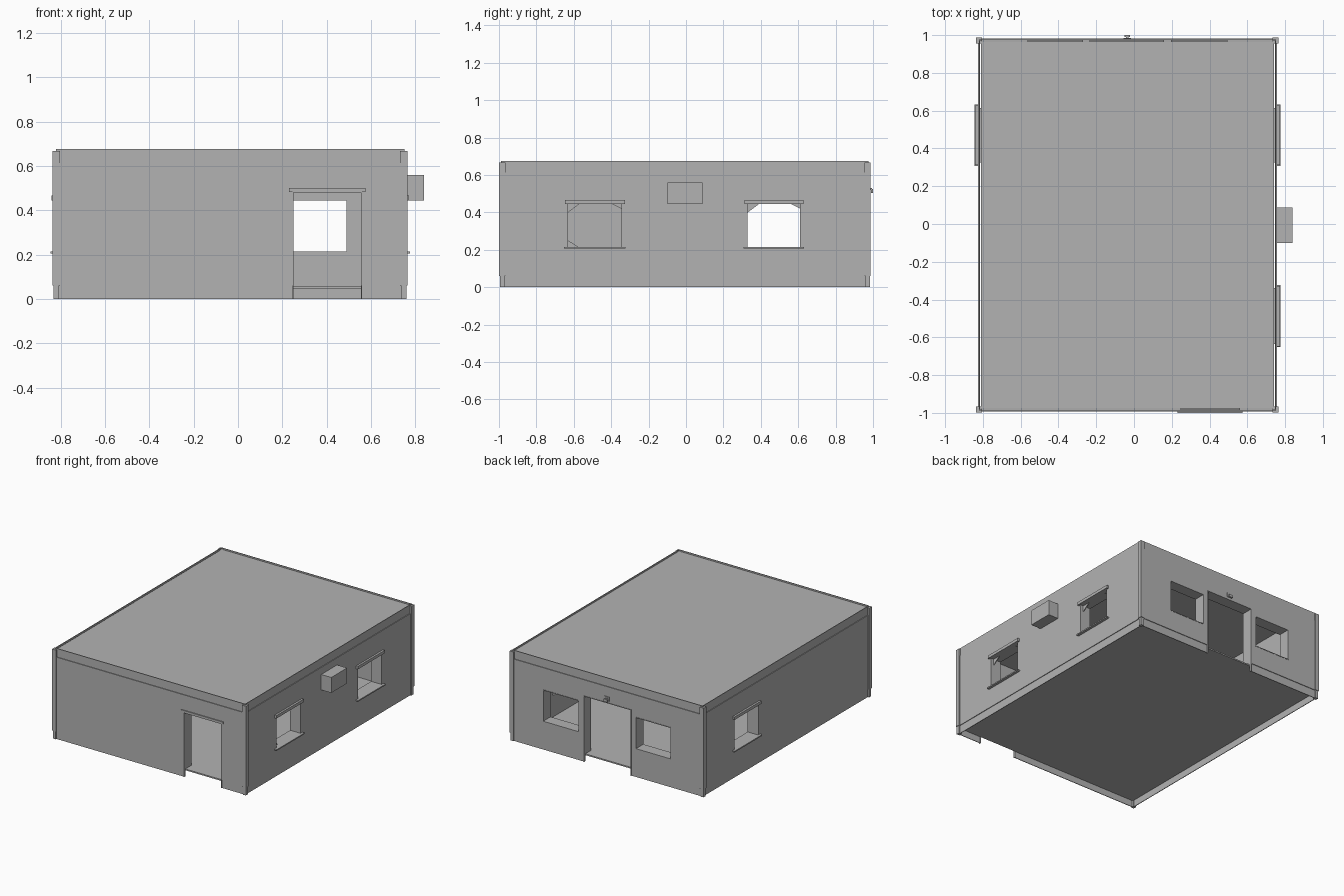
import bpy, bmesh

if "Cube" in bpy.data.objects:
    bpy.data.objects.remove(bpy.data.objects["Cube"])

grey = bpy.data.materials.new("concrete grey")
grey.diffuse_color = (0.45, 0.45, 0.45, 1)
grey.use_nodes = True
grey.node_tree.nodes["Principled BSDF"].inputs["Base Color"].default_value = grey.diffuse_color


def finish(name, bm):
    bmesh.ops.recalc_face_normals(bm, faces=bm.faces)
    me = bpy.data.meshes.new(name)
    bm.to_mesh(me)
    bm.free()
    me.materials.append(grey)
    ob = bpy.data.objects.new(name, me)
    bpy.context.collection.objects.link(ob)
    return ob


def box(name, x, y, z):
    bm = bmesh.new()
    for v in bmesh.ops.create_cube(bm, size=1)["verts"]:
        v.co = [lo + (c + 0.5) * (hi - lo) for c, (lo, hi) in zip(v.co, (x, y, z))]
    return finish(name, bm)


def cut(ob, *ranges):
    """Subtract boxes from an object and bake the result."""
    for r in ranges:
        c = box("cutter", *r)
        m = ob.modifiers.new("cut", "BOOLEAN")
        m.operation, m.solver, m.object = "DIFFERENCE", "EXACT", c
        dg = bpy.context.evaluated_depsgraph_get()
        me = bpy.data.meshes.new_from_object(ob.evaluated_get(dg))
        ob.modifiers.clear()
        ob.data = me
        bpy.data.objects.remove(c)
    return ob


def grow(r, d):
    return (r[0] - d, r[1] + d)


# Main extents: inner shell and outer panel skin
SX, SY = (-0.81, 0.742), (-0.978, 0.966)
PX, PY = (-0.826, 0.757), (-0.993, 0.981)
T = 0.07
FLOOR = 0.055
WZ = (0.215, 0.445)

# Openings: side, range along the wall, height range
openings = [
    ("right", (-0.63, -0.345), WZ),
    ("right", (0.33, 0.61), WZ),
    ("left", (0.33, 0.61), WZ),
    ("back", (-0.56, -0.275), WZ),
    ("back", (0.20, 0.49), WZ),
    ("back", (-0.23, 0.155), (FLOOR, 0.49)),
    ("front", (0.25, 0.555), (FLOOR, 0.48)),
]
depth = {"right": (0.62, 0.9), "left": (-0.9, -0.68),
         "back": (0.85, 1.1), "front": (-1.1, -0.85)}


def place(side, along, across, z):
    return (across, along, z) if side in ("left", "right") else (along, across, z)


holes = [place(s, a, depth[s], z) for s, a, z in openings]
skin_holes = [place(s, a, depth[s], (-0.1, z[1]) if z[0] == FLOOR else z)
              for s, a, z in openings]

# Hollow shell with floor, roof and openings
cut(box("shell", SX, SY, (0.045, 0.668)),
    (grow(SX, -T), grow(SY, -T), (FLOOR, 0.64)), *holes)


# Thin outer skin: plinth, wall panels, roof fascia
def ring(name, inset, z, cuts):
    x, y = grow(PX, -inset), grow(PY, -inset)
    cut(box(name, x, y, z), (grow(x, -0.005), grow(y, -0.005), (-0.2, 1)), *cuts)


ring("plinth", 0.005, (0, 0.06), skin_holes[-2:])
ring("wall_panels", 0, (0.06, 0.613), skin_holes)
ring("fascia", 0.005, (0.613, 0.676), [])

# Linings that close the gap between shell and skin around each opening
gap = {"right": (SX[1], PX[1] + 0.002), "left": (PX[0] - 0.002, SX[0]),
       "back": (SY[1], PY[1] + 0.002), "front": (PY[0] - 0.002, SY[0])}
for (s, a, z), hole in zip(openings, skin_holes):
    low = 0 if z[0] == FLOOR else z[0] - 0.005
    cut(box(s + "_opening_lining",
            *place(s, grow(a, 0.005), gap[s], (low, z[1] + 0.005))), hole)

# Corner posts on small corner bases
for x in ((-0.836, -0.804), (0.732, 0.765)):
    for y in ((-0.999, -0.966), (0.955, 0.987)):
        box("corner_post", x, y, (0.06, 0.668))
        box("corner_base", grow(x, -0.004), grow(y, -0.004), (0, 0.06))

# Lintels and sills on the side windows, lintel over the front door
for s, a, z in openings[:3]:
    lintel, sill = (((0.755, 0.772), (0.755, 0.776)) if s == "right"
                    else ((-0.841, -0.824), (-0.845, -0.824)))
    box("window_lintel", *place(s, grow(a, 0.018), lintel, (0.445, 0.467)))
    box("window_sill", *place(s, grow(a, 0.022), sill, (0.206, 0.215)))
box("door_lintel", (0.23, 0.575), (-1.0, -0.99), (0.482, 0.5))


# Broken glass left in the window corners
def shard(x, corner, dy, dz):
    y, z = corner
    bm = bmesh.new()
    bm.faces.new([bm.verts.new(p) for p in
                  ((x, y, z), (x, y + dy, z), (x, y, z + dz))])
    ob = finish("glass_shard", bm)
    ob.modifiers.new("thickness", "SOLIDIFY").thickness = 0.004


for y0, y1 in ((-0.63, -0.345), (0.33, 0.61)):
    shard(0.73, (y0, WZ[1]), 0.06, -0.045)
    shard(0.73, (y1, WZ[1]), -0.05, -0.025)
shard(0.73, (-0.63, WZ[0]), 0.055, 0.035)

# Air conditioning unit on the right wall
box("air_conditioner", (0.755, 0.84), (-0.1, 0.087), (0.445, 0.56))

# Small lamp bracket above the back door
box("lamp_plate", (-0.055, -0.015), (0.98, 0.986), (0.51, 0.54))
box("lamp_arm", (-0.042, -0.028), (0.985, 0.995), (0.52, 0.53))
box("lamp_head", (-0.05, -0.02), (0.99, 1.0), (0.505, 0.525))
